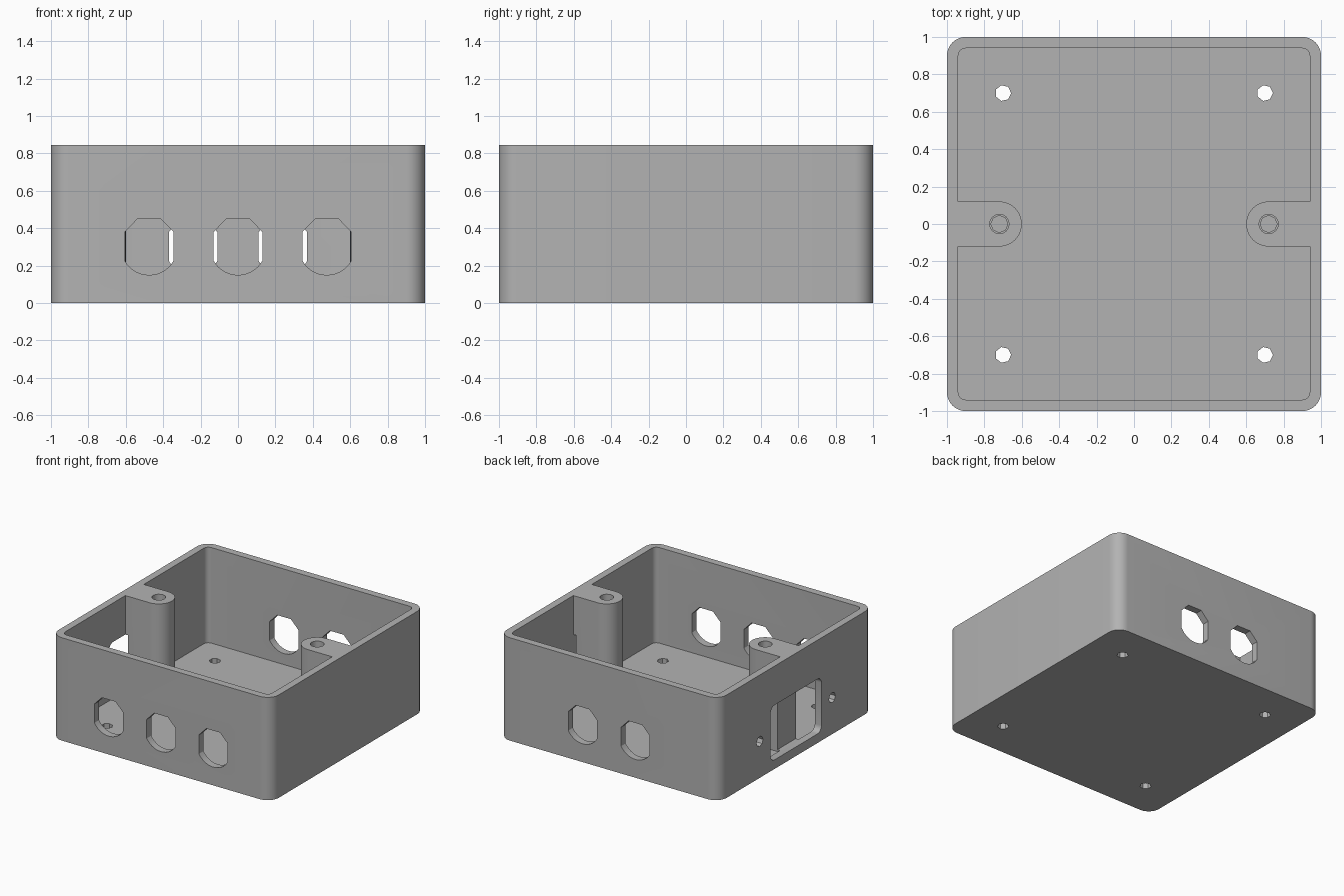
import bpy, bmesh
from math import cos, sin, pi, radians

cube = bpy.data.objects.get("Cube")
if cube:
    bpy.data.objects.remove(cube, do_unlink=True)

HEIGHT, FLOOR, INNER = 0.845, 0.06, 0.94
BOSS_X, BOSS_R = 0.72, 0.12
PORT_Z = 0.30

grey = bpy.data.materials.new("plain grey")
grey.use_nodes = True
grey.diffuse_color = (0.448, 0.448, 0.448, 1)
grey.node_tree.nodes["Principled BSDF"].inputs["Base Color"].default_value = grey.diffuse_color


def arc(cx, cy, r, start, end, steps):
    angles = [radians(start + (end - start) * i / steps) for i in range(steps + 1)]
    return [(cx + r * cos(a), cy + r * sin(a)) for a in angles]


def circle(cx, cy, r, sides):
    return arc(cx, cy, r, 0, 360, sides)[:-1]


def rounded_rect(cx, cy, hw, hh, r, steps):
    pts = []
    for sx, sy, start in ((1, 1, 0), (-1, 1, 90), (-1, -1, 180), (1, -1, 270)):
        pts += arc(cx + sx * (hw - r), cy + sy * (hh - r), r, start, start + 90, steps)
    return pts


def prism(name, outline, low, high, axis="z"):
    """Extrude a 2D outline between two levels along an axis."""
    place = {"x": lambda u, v, w: (w, u, v),
             "y": lambda u, v, w: (u, w, v),
             "z": lambda u, v, w: (u, v, w)}[axis]
    bm = bmesh.new()
    rings = [[bm.verts.new(place(u, v, w)) for u, v in outline] for w in (low, high)]
    bm.faces.new(rings[0])
    bm.faces.new(rings[1])
    n = len(outline)
    for i in range(n):
        j = (i + 1) % n
        bm.faces.new((rings[0][i], rings[0][j], rings[1][j], rings[1][i]))
    bmesh.ops.recalc_face_normals(bm, faces=bm.faces)
    mesh = bpy.data.meshes.new(name)
    bm.to_mesh(mesh)
    bm.free()
    mesh.materials.append(grey)
    obj = bpy.data.objects.new(name, mesh)
    bpy.context.collection.objects.link(obj)
    return obj


# Outer shell
box = prism("enclosure_box", rounded_rect(0, 0, 1, 1, 0.1, 10), 0, HEIGHT)


def cut(cutter):
    """Subtract a cutter from the box, then discard it."""
    cutter.hide_render = True
    mod = box.modifiers.new("cut", "BOOLEAN")
    mod.operation, mod.solver, mod.object = "DIFFERENCE", "EXACT", cutter
    bpy.context.view_layer.update()
    graph = bpy.context.evaluated_depsgraph_get()
    mesh = bpy.data.meshes.new_from_object(box.evaluated_get(graph))
    box.modifiers.clear()
    box.data = mesh
    bpy.data.objects.remove(cutter, do_unlink=True)


# Cavity that leaves a screw boss standing on each side wall
r = 0.04
half = arc(INNER - r, -INNER + r, r, -90, 0, 5)
half += [(INNER, -BOSS_R)] + arc(BOSS_X, 0, BOSS_R, 270, 90, 24) + [(INNER, BOSS_R)]
half += arc(INNER - r, INNER - r, r, 0, 90, 5)
cut(prism("cavity", half + [(-x, -y) for x, y in half], FLOOR, HEIGHT + 0.1))

# Blind stepped screw holes in the bosses
for side in (-1, 1):
    cut(prism("boss_hole", circle(side * BOSS_X, 0, 0.045, 8), 0.4, HEIGHT + 0.1))
    cut(prism("boss_mouth", circle(side * BOSS_X, 0, 0.052, 16), HEIGHT - 0.1, HEIGHT + 0.1))

# Mounting holes through the floor
for x in (-0.7, 0.7):
    for y in (-0.7, 0.7):
        cut(prism("floor_hole", circle(x, y, 0.043, 7), -0.1, FLOOR + 0.1))


# Cable ports: round below, flat sides, sloped shoulders and flat top
def port(x):
    pts = arc(x, PORT_Z, 0.15, 210, 330, 14)
    for dx, dz in ((0.13, 0.08), (0.062, 0.15)):
        pts.append((x + dx, PORT_Z + dz))
    for dx, dz in ((-0.062, 0.15), (-0.13, 0.08)):
        pts.append((x + dx, PORT_Z + dz))
    return pts


for x in (-0.475, 0, 0.475):
    cut(prism("front_port", port(x), -1.1, -0.9, "y"))
for x in (-0.24, 0.24):
    cut(prism("back_port", port(x), 0.9, 1.1, "y"))

# Socket opening in one side wall, with matching recesses behind both bosses
socket = rounded_rect(0, PORT_Z, 0.33, 0.225, 0.05, 5)
cut(prism("socket_opening", socket, -1.1, -0.915, "x"))
cut(prism("boss_recess", socket, 0.915, INNER, "x"))
for y in (-0.47, 0.47):
    cut(prism("socket_screw_hole", circle(y, PORT_Z, 0.042, 8), -1.1, -0.9, "x"))

# Smooth the rounded corners, keep the edges sharp
bpy.ops.object.select_all(action="DESELECT")
box.select_set(True)
bpy.context.view_layer.objects.active = box
bpy.ops.object.shade_smooth_by_angle(angle=radians(30))
